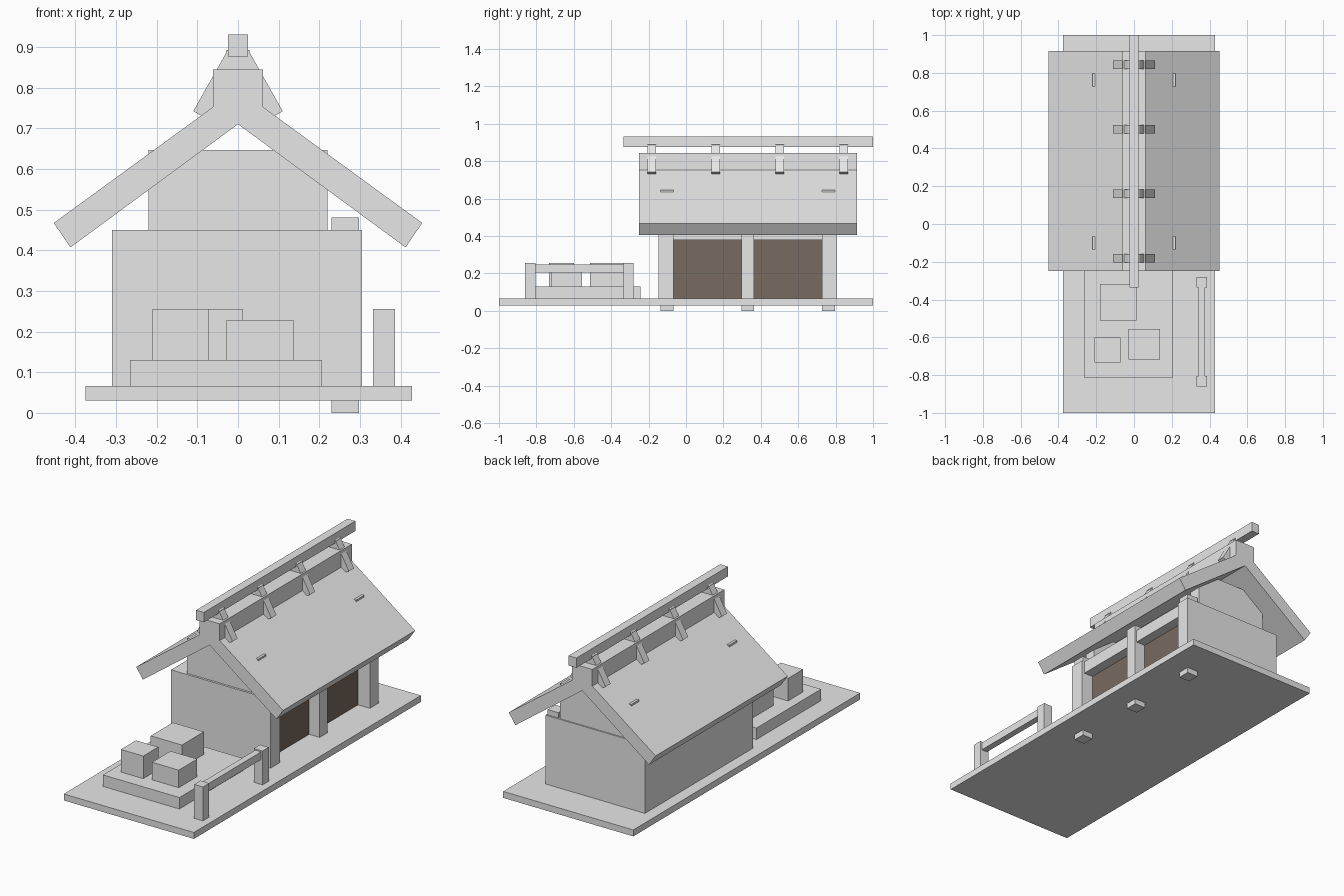
import bpy

cube = bpy.data.objects.get("Cube")
if cube:
    bpy.data.objects.remove(cube, do_unlink=True)


def material(name, colour):
    m = bpy.data.materials.new(name)
    m.use_nodes = True
    m.diffuse_color = (*colour, 1)
    m.node_tree.nodes["Principled BSDF"].inputs["Base Color"].default_value = (*colour, 1)
    return m


GREY = material("pale grey", (0.8, 0.8, 0.8))
BROWN = material("dark brown", (0.19, 0.145, 0.115))


def prism(name, profile, y, mat=GREY):
    """Extrude an x-z outline from y[0] to y[1]."""
    n = len(profile)
    verts = [(px, py, pz) for py in y for px, pz in profile]
    faces = [tuple(range(n)), tuple(reversed(range(n, 2 * n)))]
    faces += [(i, i + n, (i + 1) % n + n, (i + 1) % n) for i in range(n)]
    mesh = bpy.data.meshes.new(name)
    mesh.from_pydata(verts, [], faces)
    mesh.materials.append(mat)
    obj = bpy.data.objects.new(name, mesh)
    bpy.context.collection.objects.link(obj)
    return obj


def box(name, x, y, z, mat=GREY):
    return prism(name, [(x[0], z[0]), (x[1], z[0]), (x[1], z[1]), (x[0], z[1])], y, mat)


FLOOR, WALL_TOP = 0.066, 0.45

# Ground platform
box("platform", (-0.375, 0.428), (-1, 1), (0.03, FLOOR))

# Walls and gable boards at both ends
box("front_wall", (-0.31, 0.305), (-0.147, -0.066), (FLOOR, WALL_TOP))
box("back_wall", (-0.31, 0.305), (0.727, 0.804), (FLOOR, WALL_TOP))
box("left_side_wall", (-0.31, -0.23), (-0.066, 0.727), (FLOOR, WALL_TOP))
for end, y in (("front", (-0.135, -0.067)), ("back", (0.728, 0.797))):
    box(end + "_gable", (-0.22, 0.22), y, (WALL_TOP, 0.647))

# Open side: posts through the platform, lintel and recessed panels
for i, y in enumerate((-0.135, 0.296, 0.728)):
    box(f"side_post_{i + 1}", (0.23, 0.297), (y, y + 0.068), (0, 0.48))
for i, y in enumerate(((-0.066, 0.298), (0.362, 0.727))):
    box(f"lintel_{i + 1}", (0.225, 0.288), y, (0.38, WALL_TOP))
    box(f"door_panel_{i + 1}", (0.222, 0.232), y, (FLOOR, 0.385), BROWN)

# Pitched roof with its raised ridge cap
half = [(0.412, 0.407), (0.453, 0.467), (0.062, 0.752), (0.062, 0.845)]
mirrored = [(-x, z) for x, z in reversed(half)]
prism("roof", [(0, 0.71)] + half + mirrored, (-0.25, 0.915))

# Ridge beam carried by crossed braces
box("ridge_beam", (-0.024, 0.024), (-0.335, 1), (0.876, 0.931))
brace = [(0.067, 0.717), (0.11, 0.742), (0.013, 0.914), (-0.03, 0.89)]
for i in range(4):
    y = -0.205 + i * 0.342
    for side, s in (("left", 1), ("right", -1)):
        outline = [(s * x, z) for x, z in brace][::s]
        prism(f"{side}_brace_{i + 1}", outline, (y, y + 0.045))

# Front terrace with three blocks
box("terrace", (-0.265, 0.207), (-0.812, -0.243), (FLOOR, 0.13))
box("back_block", (-0.18, 0.012), (-0.512, -0.318), (0.13, 0.256))
box("low_block", (-0.028, 0.137), (-0.718, -0.555), (0.13, 0.228))
box("right_block", (-0.21, -0.072), (-0.732, -0.6), (0.13, 0.256))

# Fence
for i, y in enumerate((-0.86, -0.335)):
    box(f"fence_post_{i + 1}", (0.332, 0.386), (y, y + 0.055), (FLOOR, 0.255))
box("fence_rail", (0.341, 0.377), (-0.806, -0.334), (0.205, 0.248))
